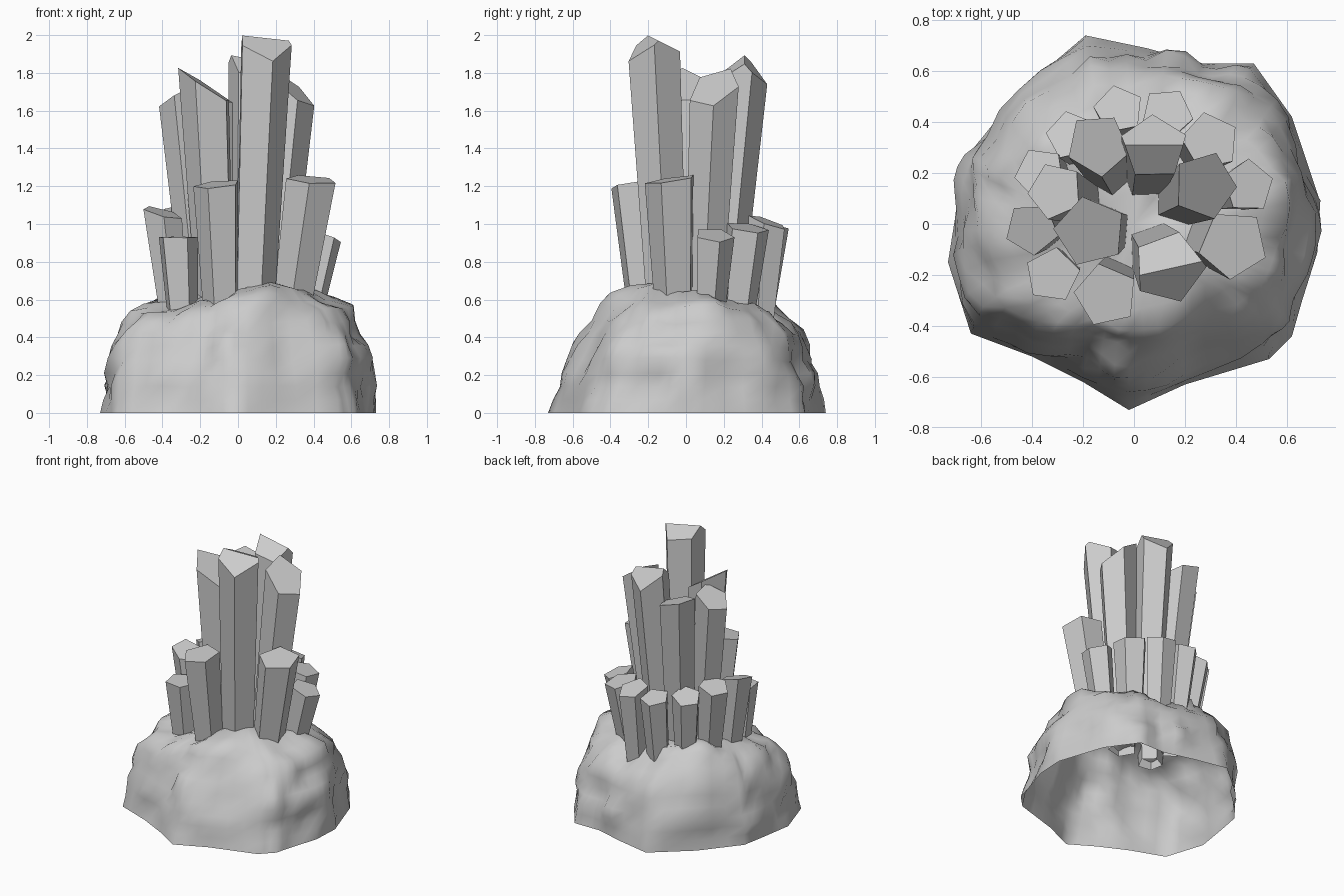
import bpy, bmesh, math
from mathutils import Vector, noise

if "Cube" in bpy.data.objects:
    bpy.data.objects.remove(bpy.data.objects["Cube"])


def finish(bm, name, smooth):
    bmesh.ops.recalc_face_normals(bm, faces=bm.faces)
    me = bpy.data.meshes.new(name)
    bm.to_mesh(me)
    bm.free()
    ob = bpy.data.objects.new(name, me)
    bpy.context.collection.objects.link(ob)
    for p in me.polygons:
        p.use_smooth = smooth
    return ob


# Rock base: open-bottomed lumpy shell lofted from its ground outline
OUTLINE = [(-.19, .74), (-.45, .52), (-.66, .26), (-.69, .1), (-.73, -.15), (-.64, -.43),
           (-.4, -.52), (-.2, -.62), (-.02, -.73), (.2, -.63), (.53, -.53), (.62, -.44),
           (.66, -.3), (.72, -.11), (.73, .09), (.62, .42), (.47, .63), (.27, .63), (.05, .69)]
# z, x scale, y scale, y shift
RINGS = [(0, 1, 1, 0), (.07, .995, .975, .005), (.14, .985, .965, .015), (.21, .98, .95, .02),
         (.28, .96, .91, .025), (.35, .94, .87, .03), (.42, .915, .82, .03), (.48, .88, .75, .025),
         (.54, .81, .67, .02), (.58, .7, .59, .01), (.6, .54, .46, .0), (.62, .38, .32, .0),
         (.63, .2, .16, .0)]
# Broad mounds and hollows on the rock top: x, y, height, width
MOUNDS = [(-.34, .42, .13, .22), (.22, -.17, .06, .22), (-.3, -.25, -.07, .16),
          (.13, .46, -.08, .1)]


def rock():
    pts = []
    for a, b in zip(OUTLINE, OUTLINE[1:] + OUTLINE[:1]):
        for t in range(3):
            pts.append(Vector(a).lerp(Vector(b), t / 3))
    bm = bmesh.new()
    n = len(pts)
    rings = []
    for z, sx, sy, dy in RINGS:
        ring = []
        soft = min(1, z / .55)
        for p in pts:
            q = p.lerp(p.normalized() * .68, soft * .45)
            v = Vector((q.x * sx, q.y * sy + dy, z))
            d = noise.noise(v * 4.5) * .04 + noise.noise(v * 8) * .055
            lift = sum(h * math.exp(-((v.x - x) ** 2 + (v.y - y) ** 2) / w ** 2)
                       for x, y, h, w in MOUNDS)
            v += Vector((v.x, v.y, z * .8)).normalized() * d * min(1, z * 6)
            v.z += lift * (z / .58) ** 2
            ring.append(bm.verts.new(v))
        rings.append(ring)
    for lo, hi in zip(rings, rings[1:]):
        for i in range(n):
            bm.faces.new((lo[i], lo[(i + 1) % n], hi[(i + 1) % n], hi[i]))
    tip = bm.verts.new((0, 0, .64))
    for i in range(n):
        bm.faces.new((rings[-1][i], rings[-1][(i + 1) % n], tip))
    return finish(bm, "rock_base", True)


# Crystal: leaning five-sided prism open below, widening upward, cut by tip planes
def crystal(name, x, y, z, r, rot, lean, z0, planes):
    base = Vector((x * lean, y * lean, z0))
    top = Vector((x, y, z))
    over = 1 + .35 / (z - z0)
    bm = bmesh.new()
    loops = []
    for t, rad in ((0, r * .76), (over, r * (.76 + .24 * over))):
        c = base.lerp(top, t)
        loops.append([bm.verts.new(c + Vector((math.cos(a), math.sin(a), 0)) * rad)
                      for a in (math.radians(rot + 72 * i) for i in range(5))])
    lo, hi = loops
    for i in range(5):
        j = (i + 1) % 5
        bm.faces.new((lo[i], lo[j], hi[j], hi[i]))
    bottom = bm.faces.new(lo[::-1])
    bm.faces.new(hi)
    for nx, ny in planes:
        bmesh.ops.bisect_plane(bm, geom=bm.verts[:] + bm.edges[:] + bm.faces[:], dist=1e-5,
                               plane_co=top, plane_no=Vector((nx, ny, 1)).normalized(),
                               clear_outer=True)
        bmesh.ops.holes_fill(bm, edges=[e for e in bm.edges if e.is_boundary], sides=0)
    bmesh.ops.delete(bm, geom=[bottom], context='FACES_ONLY')
    finish(bm, name, False)


rock()

# x, y, z of tip centre, radius, rotation, lean (base / tip offset), base z, tip slopes
TALL = [(.14, -.175, 1.985, .147, 2, .58, .55, [(.3, -.85), (.0, .5)]),
        (-.17, -.03, 1.73, .14, 31, .67, .55, [(.65, -.08)]),
        (-.31, .13, 1.68, .115, 40, .65, .55, [(-.55, .15)]),
        (-.14, .31, 1.68, .125, 60, .65, .55, [(.3, -.1)]),
        (.08, .31, 1.87, .135, 20, .62, .55, [(.2, 1.1), (.2, -.7)]),
        (.28, .15, 1.72, .135, 0, .62, .55, [(.75, -.3)])]
SHORT = [(-.11, -.28, 1.21, .128, 31, .78, .53, [(-.1, -.15)]),
         (.39, -.08, 1.235, .14, 50, .73, .54, [(.08, -.15)]),
         (-.32, -.2, .93, .11, 10, .92, .48, [(0, -.03)]),
         (-.40, -.02, 1.06, .105, -15, .85, .52, [(.25, -.2)]),
         (-.37, .2, 1.07, .105, 45, .84, .54, [(-.3, .15)]),
         (-.25, .35, 1.02, .1, 30, .84, .54, [(-.25, .3)]),
         (-.06, .45, 1.0, .1, 30, .86, .5, [(0, .25)]),
         (.13, .435, 1.01, .105, 60, .9, .46, [(.15, .35)]),
         (.30, .325, .98, .118, 30, .84, .5, [(.2, .15)]),
         (.45, .15, .94, .108, 17, .82, .52, [(.35, .1)])]

for group, crystals in (("tall", TALL), ("short", SHORT)):
    for i, c in enumerate(crystals):
        crystal(f"{group}_crystal_{i + 1}", *c)
